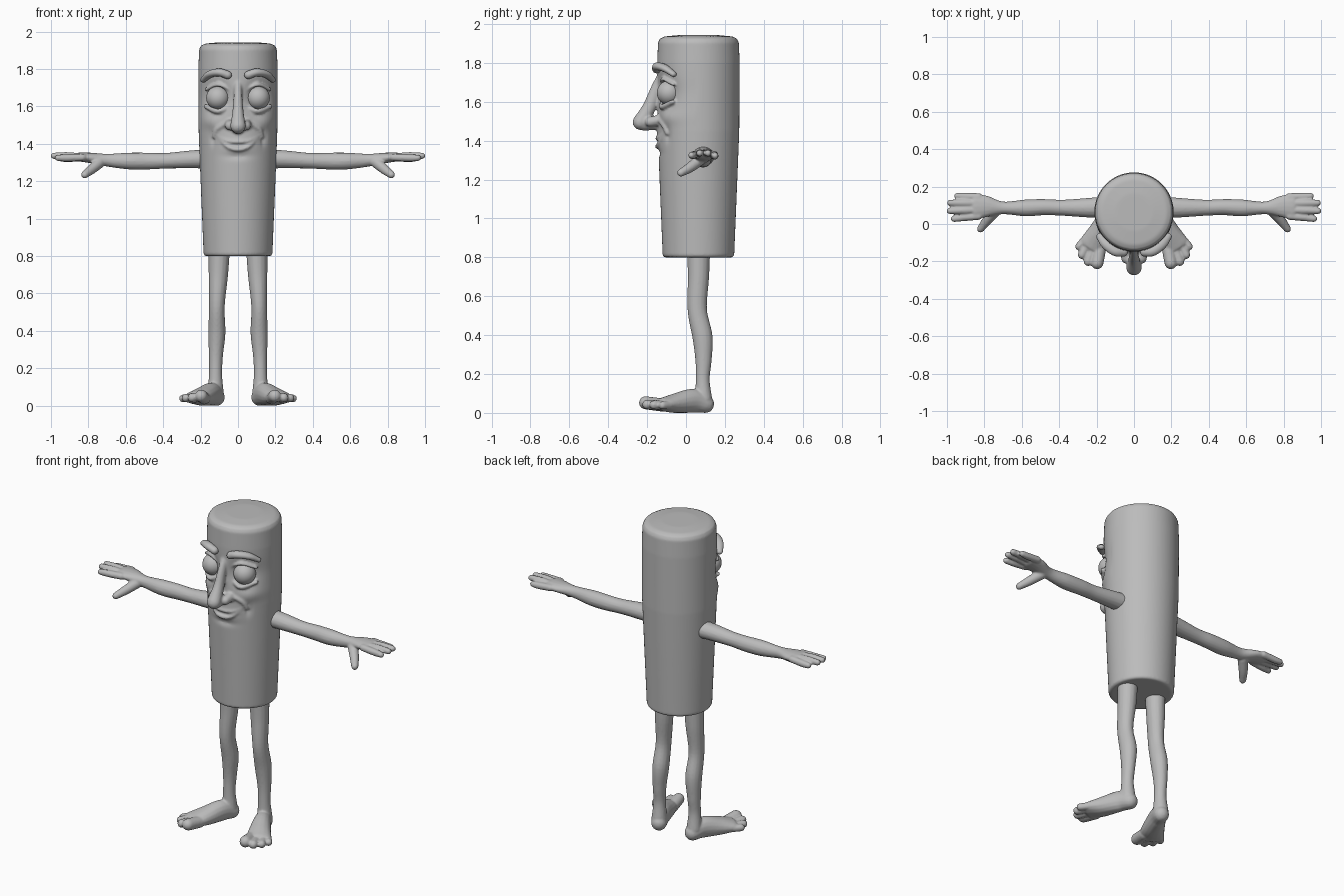
import bpy, bmesh, math
from mathutils import Vector

cube = bpy.data.objects.get("Cube")
if cube:
    bpy.data.objects.remove(cube, do_unlink=True)

grey = bpy.data.materials.new("plain grey")
grey.use_nodes = True
colour = (0.5, 0.5, 0.5, 1)
grey.diffuse_color = colour
grey.node_tree.nodes["Principled BSDF"].inputs["Base Color"].default_value = colour

X, Y, Z = Vector((1, 0, 0)), Vector((0, 1, 0)), Vector((0, 0, 1))


def spline(pts, steps=6):
    """Smooth samples through points of (x, y, z, side radius, up radius)."""
    p = [Vector(q if len(q) == 5 else (*q, q[3])) for q in pts]
    p = [p[0] * 2 - p[1]] + p + [p[-1] * 2 - p[-2]]
    out = []
    for i in range(1, len(p) - 2):
        a, b, c, d = p[i - 1:i + 3]
        for k in range(steps):
            t = k / steps
            out.append((b * 2 + (c - a) * t + (a * 2 - b * 5 + c * 4 - d) * t ** 2
                        + (b * 3 - a - c * 3 + d) * t ** 3) * 0.5)
    return out + [p[-2]]


def skin_rings(bm, rings):
    """Bridge consecutive rings and cap both ends."""
    n = len(rings[0])
    for lo, hi in zip(rings, rings[1:]):
        for i in range(n):
            j = (i + 1) % n
            bm.faces.new((lo[i], lo[j], hi[j], hi[i]))
    bm.faces.new(rings[0][::-1])
    bm.faces.new(rings[-1])


def tube(bm, pts, up=Z, sides=16):
    """Elliptical tube with rounded ends."""
    s = spline(pts)
    centres = [Vector(v[:3]) for v in s]
    tangents = [(centres[min(i + 1, len(s) - 1)] - centres[max(i - 1, 0)]).normalized()
                for i in range(len(s))]
    rows = [(c, t, v[3], v[4]) for c, t, v in zip(centres, tangents, s)]

    def cap(row, sign):
        c, t, a, b = row
        for deg in (25, 50, 75):
            k = math.radians(deg)
            yield (c + t * sign * min(a, b) * math.sin(k), t, a * math.cos(k), b * math.cos(k))

    rows = list(cap(rows[0], -1))[::-1] + rows + list(cap(rows[-1], 1))
    rings = []
    for c, t, a, b in rows:
        side = t.cross(up).normalized()
        top = side.cross(t)
        angles = [math.tau * i / sides for i in range(sides)]
        rings.append([bm.verts.new(c + side * a * math.cos(k) + top * b * math.sin(k))
                      for k in angles])
    skin_rings(bm, rings)


def mirrored_tube(bm, pts, up=Z):
    tube(bm, pts, up)
    tube(bm, [(-p[0], *p[1:]) for p in pts], up)


def finish(bm, name, voxel=0, mirror=False):
    bmesh.ops.recalc_face_normals(bm, faces=bm.faces)
    mesh = bpy.data.meshes.new(name)
    bm.to_mesh(mesh)
    bm.free()
    mesh.materials.append(grey)
    mesh.polygons.foreach_set("use_smooth", [True] * len(mesh.polygons))
    obj = bpy.data.objects.new(name, mesh)
    bpy.context.collection.objects.link(obj)
    if voxel:
        fuse = obj.modifiers.new("fuse", "REMESH")
        fuse.mode = "VOXEL"
        fuse.voxel_size = voxel
        fuse.use_smooth_shade = True
        soften = obj.modifiers.new("soften", "SMOOTH")
        soften.factor = 0.5
        soften.iterations = 3
    if mirror:
        flip = obj.modifiers.new("mirror", "MIRROR")
        flip.use_mirror_merge = False
    return obj


# Body: tapered round column with sculpted dents and swellings on the front
profile = [(0.8, 0.176), (0.812, 0.184), (1.2, 0.2), (1.45, 0.21), (1.8, 0.212),
           (1.905, 0.208), (1.925, 0.198), (1.936, 0.175), (1.943, 0.1)]
# |x|, z, width, height, amount: sockets, cheeks, muzzle, smile folds, mouth, chin dip
dents = [(0.11, 1.65, 0.06, 0.065, -0.035), (0.14, 1.52, 0.045, 0.04, 0.012),
         (0, 1.4, 0.09, 0.04, 0.008), (0.135, 1.43, 0.012, 0.035, -0.014),
         (0, 1.392, 0.06, 0.01, -0.012), (0, 1.335, 0.06, 0.016, -0.01)]


def body_point(z, r, angle):
    x, y = r * math.cos(angle), r * math.sin(angle)
    if y < 0:
        r += sum(amt * math.exp(-((abs(x) - cx) / w) ** 2 - ((z - cz) / h) ** 2)
                 for cx, cz, w, h, amt in dents)
    return (r * math.cos(angle), 0.064 + r * math.sin(angle), z)


bm = bmesh.new()
levels = []
for (z0, r0), (z1, r1) in zip(profile, profile[1:]):
    n = max(1, round((z1 - z0) / 0.012))
    levels += [(z0 + (z1 - z0) * k / n, r0 + (r1 - r0) * k / n) for k in range(n)]
levels.append(profile[-1])
sides = 72
skin_rings(bm, [[bm.verts.new(body_point(z, r, math.tau * i / sides)) for i in range(sides)]
                for z, r in levels])

# Nose: bridge, underside and nostril wings
tube(bm, [(0, -0.125, 1.73, 0.022, 0.025), (0, -0.155, 1.66, 0.023, 0.03),
          (0, -0.19, 1.57, 0.03, 0.035), (0, -0.235, 1.495, 0.042, 0.04)], Y)
tube(bm, [(0, -0.225, 1.488, 0.036), (0, -0.13, 1.49, 0.036)])
mirrored_tube(bm, [(0.043, -0.185, 1.497, 0.026), (0.045, -0.14, 1.505, 0.028)])

# Lips
for corner, mid, low, r in ((1.442, 1.415, 1.411, 0.009), (1.434, 1.385, 1.37, 0.011)):
    tube(bm, [(-0.105, -0.113, corner, 0.006), (-0.055, -0.139, mid, r), (0, -0.149, low, r),
              (0.055, -0.139, mid, r), (0.105, -0.113, corner, 0.006)])

# Smile folds, eye bags and upper lids
mirrored_tube(bm, [(0.07, -0.135, 1.505, 0.012), (0.11, -0.113, 1.48, 0.015),
                   (0.127, -0.096, 1.44, 0.012)])
mirrored_tube(bm, [(0.045, -0.12, 1.6, 0.011), (0.107, -0.124, 1.574, 0.014),
                   (0.172, -0.068, 1.6, 0.012)])
mirrored_tube(bm, [(0.045, -0.125, 1.69, 0.009), (0.107, -0.118, 1.717, 0.01),
                   (0.172, -0.066, 1.69, 0.009)])
finish(bm, "body_and_face", voxel=0.007)

# Eyes
bm = bmesh.new()
bmesh.ops.create_uvsphere(bm, u_segments=32, v_segments=20, radius=0.063)
bmesh.ops.translate(bm, verts=bm.verts, vec=(0.107, -0.087, 1.646))
finish(bm, "eye", mirror=True)

# Eyebrows
bm = bmesh.new()
tube(bm, [(0.055, -0.15, 1.768, 0.024, 0.022), (0.1, -0.145, 1.782, 0.026, 0.021),
          (0.15, -0.108, 1.772, 0.026, 0.019), (0.186, -0.064, 1.742, 0.018, 0.014)])
finish(bm, "eyebrow", mirror=True)

# Arm with palm, fingers and thumb
bm = bmesh.new()
tube(bm, [(0.15, 0.09, 1.32, 0.058, 0.052), (0.25, 0.087, 1.317, 0.052, 0.048),
          (0.38, 0.087, 1.31, 0.043, 0.042), (0.48, 0.09, 1.308, 0.043, 0.045),
          (0.58, 0.086, 1.308, 0.045, 0.045), (0.7, 0.086, 1.313, 0.034, 0.034),
          (0.79, 0.094, 1.325, 0.058, 0.028), (0.85, 0.094, 1.33, 0.068, 0.024)])
for base_y, tip_x, tip_y, z in ((0.145, 0.945, 0.15, 1.322), (0.111, 0.983, 0.113, 1.336),
                                (0.076, 0.985, 0.07, 1.336), (0.042, 0.963, 0.028, 1.325)):
    tube(bm, [(0.83, base_y, 1.328, 0.02), (0.91, (base_y + tip_y) / 2, z, 0.02),
              (tip_x, tip_y, z, 0.017)])
tube(bm, [(0.74, 0.07, 1.3, 0.03), (0.785, 0.02, 1.262, 0.026), (0.82, -0.026, 1.235, 0.02)])
finish(bm, "arm", voxel=0.006, mirror=True)

# Leg with outward turned foot and toes
bm = bmesh.new()
tube(bm, [(0.1, 0.065, 0.85, 0.058, 0.06), (0.105, 0.064, 0.7, 0.052, 0.055),
          (0.113, 0.058, 0.53, 0.042, 0.05), (0.113, 0.085, 0.39, 0.046, 0.052),
          (0.118, 0.09, 0.27, 0.038, 0.042), (0.12, 0.086, 0.17, 0.035, 0.036),
          (0.12, 0.09, 0.07, 0.044, 0.045)], Y)
tube(bm, [(0.115, 0.1, 0.045, 0.045, 0.047), (0.14, 0.04, 0.062, 0.05, 0.062),
          (0.185, -0.05, 0.05, 0.064, 0.052), (0.222, -0.115, 0.043, 0.074, 0.036)])
for bx, by, tx, ty, r in ((0.18, -0.12, 0.197, -0.208, 0.034), (0.22, -0.13, 0.245, -0.2, 0.025),
                          (0.25, -0.11, 0.278, -0.165, 0.023), (0.265, -0.085, 0.294, -0.12, 0.021)):
    tube(bm, [(bx, by, 0.04, r), (tx, ty, 0.018 + r, r)])
for v in bm.verts:
    v.co.z = max(v.co.z, 0)
finish(bm, "leg", voxel=0.006, mirror=True)
